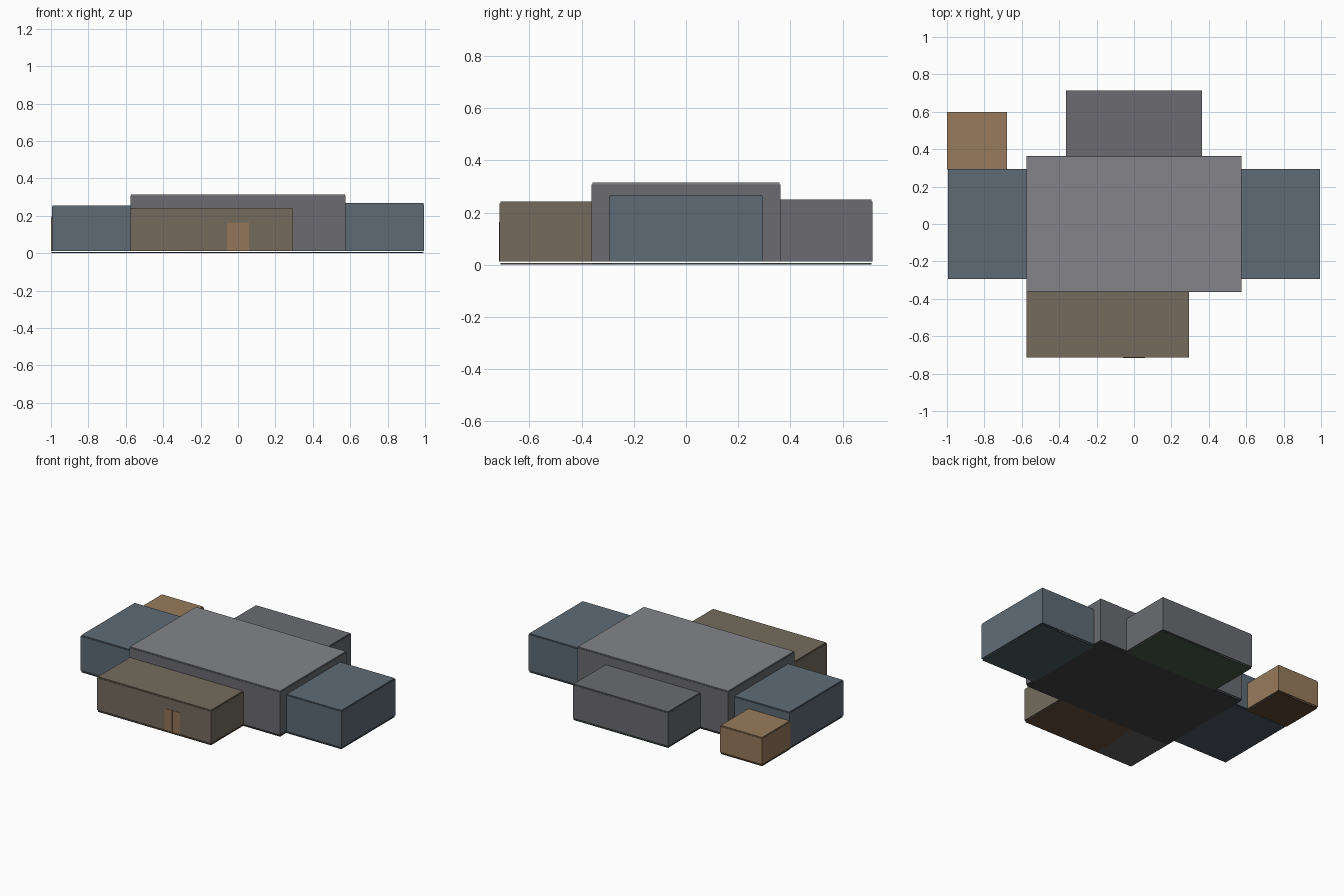
import bpy

if "Cube" in bpy.data.objects:
    bpy.data.objects.remove(bpy.data.objects["Cube"])

T = 0.007       # wall and slab thickness
BASE = 0.0125   # underside of the walls
H = T / 2


def material(name, rgb):
    m = bpy.data.materials.new(name)
    m.diffuse_color = [(c / 255) ** 2.2 for c in rgb] + [1]
    m.use_nodes = True
    m.node_tree.nodes["Principled BSDF"].inputs["Base Color"].default_value = m.diffuse_color
    return m


def box(name, x0, x1, y0, y1, z0, z1, mat):
    bpy.ops.mesh.primitive_cube_add(
        size=1, location=((x0 + x1) / 2, (y0 + y1) / 2, (z0 + z1) / 2))
    ob = bpy.context.object
    ob.name = name
    ob.scale = (x1 - x0, y1 - y0, z1 - z0)
    bpy.ops.object.transform_apply(location=False, rotation=False, scale=True)
    ob.data.materials.append(mat)
    return ob


def room(name, x0, x1, y0, y1, top, sides, wall, floor, roof):
    """Inset floor and roof slabs with thin walls centred on the outline."""
    floor_mat = material(name + "_floor_paint", floor)
    wall_mat = material(name + "_wall_paint", wall)
    roof_mat = material(name + "_roof_paint", roof)
    box(name + "_floor", x0, x1, y0, y1, 0, T, floor_mat)
    box(name + "_roof", x0, x1, y0, y1, top - T, top, roof_mat)
    walls = {
        "front": (x0 - H, x1 + H, y0 - H, y0 + H),
        "back": (x0 - H, x1 + H, y1 - H, y1 + H),
        "left": (x0 - H, x0 + H, y0 - H, y1 + H),
        "right": (x1 - H, x1 + H, y0 - H, y1 + H),
    }
    for side in sides.split():
        box(f"{name}_{side}_wall", *walls[side], BASE, top - T, wall_mat)


GREY, LIGHT = (106, 107, 112), (130, 131, 136)
BLUE, BROWN, TAN = (94, 107, 117), (116, 107, 94), (150, 122, 92)

# Central hall
room("hall", -0.572, 0.572, -0.359, 0.359, 0.315,
     "front back left right", GREY, (68, 68, 72), LIGHT)
# Front lobby and its side room
room("lobby", -0.288, 0.291, -0.71, -0.359, 0.242,
     "front left right", BROWN, (104, 82, 66), BROWN)
room("side_room", -0.572, -0.288, -0.71, -0.359, 0.242,
     "front left", BROWN, (96, 96, 98), BROWN)
# Back room
room("back_room", -0.36, 0.36, 0.359, 0.71, 0.249,
     "back left right", GREY, (74, 92, 76), GREY)
# Left and right wings
room("left_wing", -0.992, -0.572, -0.291, 0.291, 0.256,
     "front back left", BLUE, (78, 88, 98), BLUE)
room("right_wing", 0.572, 0.992, -0.291, 0.291, 0.268,
     "front back right", BLUE, (76, 94, 98), BLUE)
# Annex behind the left wing
room("annex", -0.9965, -0.682, 0.2945, 0.594, 0.198,
     "back left right", TAN, (96, 74, 54), TAN)

# Double entrance door
door_mat = material("door_paint", (146, 116, 90))
for name, x0 in (("left_door", -0.058), ("right_door", 0.001)):
    box(name, x0, x0 + 0.057, -0.716, -0.708, BASE, 0.163, door_mat)
